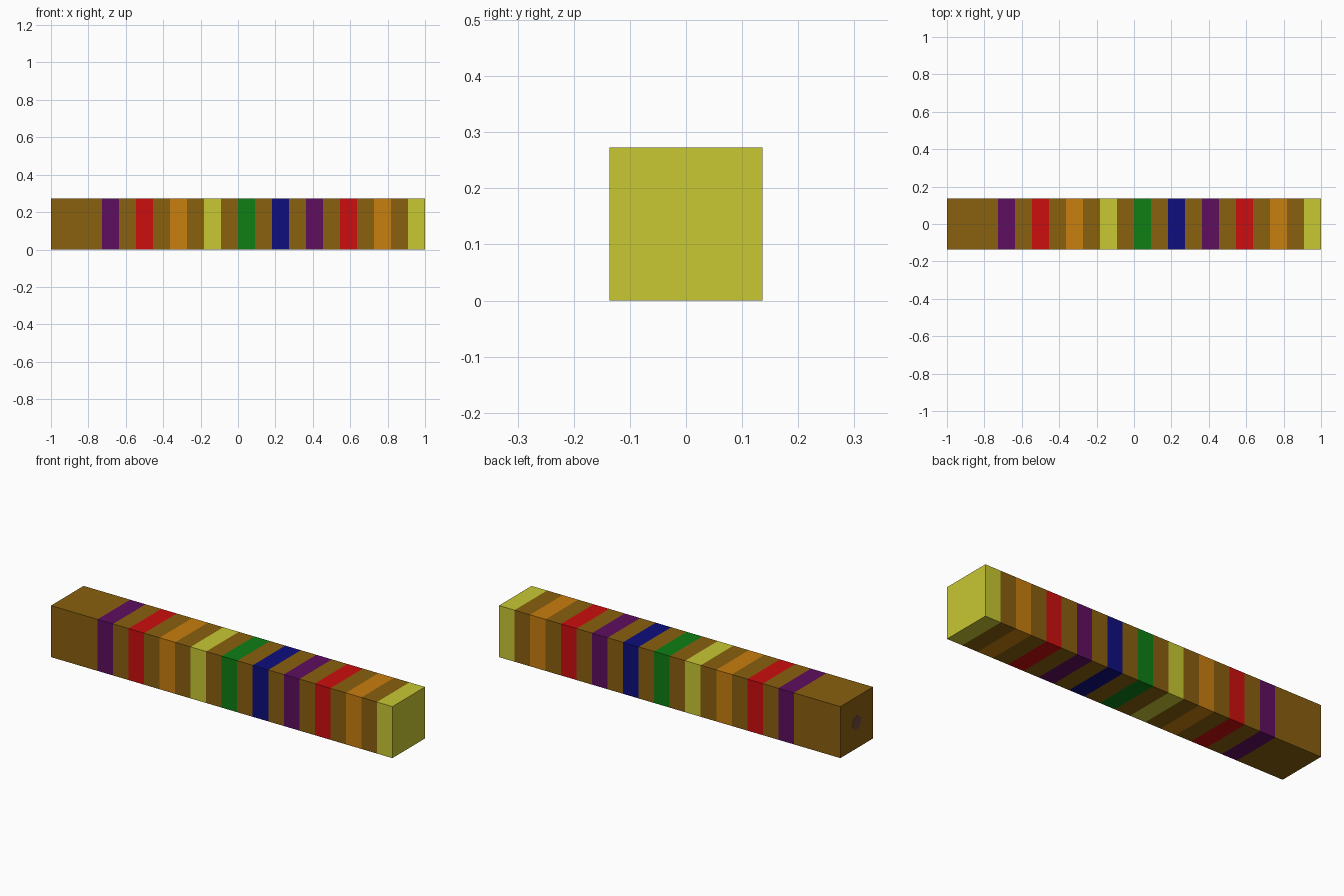
import bpy, bmesh, math
from mathutils import Matrix

if "Cube" in bpy.data.objects:
    bpy.data.objects.remove(bpy.data.objects["Cube"])

U = 1 / 11            # one stripe width; the bar is 22 x 3 x 3 units
W = 3 * U

COLOURS = {
    "brown": (0.254, 0.117, 0.0048),
    "purple": (0.114, 0.0044, 0.114),
    "red": (0.604, 0.0044, 0.0044),
    "orange": (0.578, 0.209, 0.0044),
    "yellow": (0.578, 0.578, 0.034),
    "green": (0.0044, 0.209, 0.007),
    "blue": (0.0044, 0.0044, 0.209),
    "dull_mauve": (0.16, 0.065, 0.05),
}
MATS = {}
for name, rgb in COLOURS.items():
    MATS[name] = bpy.data.materials.new(name)
    MATS[name].diffuse_color = (*rgb, 1)


def make_object(name, bm, colours):
    mesh = bpy.data.meshes.new(name)
    bm.to_mesh(mesh)
    bm.free()
    for c in colours:
        mesh.materials.append(MATS[c])
    obj = bpy.data.objects.new(name, mesh)
    bpy.context.collection.objects.link(obj)
    return obj


# Striped square bar: a box sliced at every stripe edge
palette = ["brown", "purple", "red", "orange", "yellow", "green", "blue"]
stripes = ["purple", "red", "orange", "yellow", "green", "blue",
           "purple", "red", "orange", "yellow"]
bm = bmesh.new()
bmesh.ops.create_cube(bm, size=1, matrix=Matrix.Translation((0, 0, W / 2))
                      @ Matrix.Diagonal((2, W, W, 1)))
for i in range(3, 22):
    bmesh.ops.bisect_plane(bm, geom=bm.verts[:] + bm.edges[:] + bm.faces[:],
                           plane_co=(-1 + i * U, 0, 0), plane_no=(1, 0, 0))
# Every odd unit from the third on is a coloured stripe
for f in bm.faces:
    unit = min(21, int((f.calc_center_median().x + 1) / U))
    if unit >= 3 and unit % 2:
        f.material_index = palette.index(stripes[(unit - 3) // 2])
make_object("striped_bar", bm, palette)

# Small round spot on the plain end
bm = bmesh.new()
bmesh.ops.create_cone(bm, cap_ends=True, segments=12, radius1=0.036,
                      radius2=0.036, depth=0.002,
                      matrix=Matrix.Translation((-1, 0, W / 2))
                      @ Matrix.Rotation(math.pi / 2, 4, 'Y'))
make_object("end_spot", bm, ["dull_mauve"])

for m in bpy.data.materials:
    if m.users and not m.is_grease_pencil:
        m.use_nodes = True
        m.node_tree.nodes["Principled BSDF"].inputs["Base Color"].default_value = m.diffuse_color
